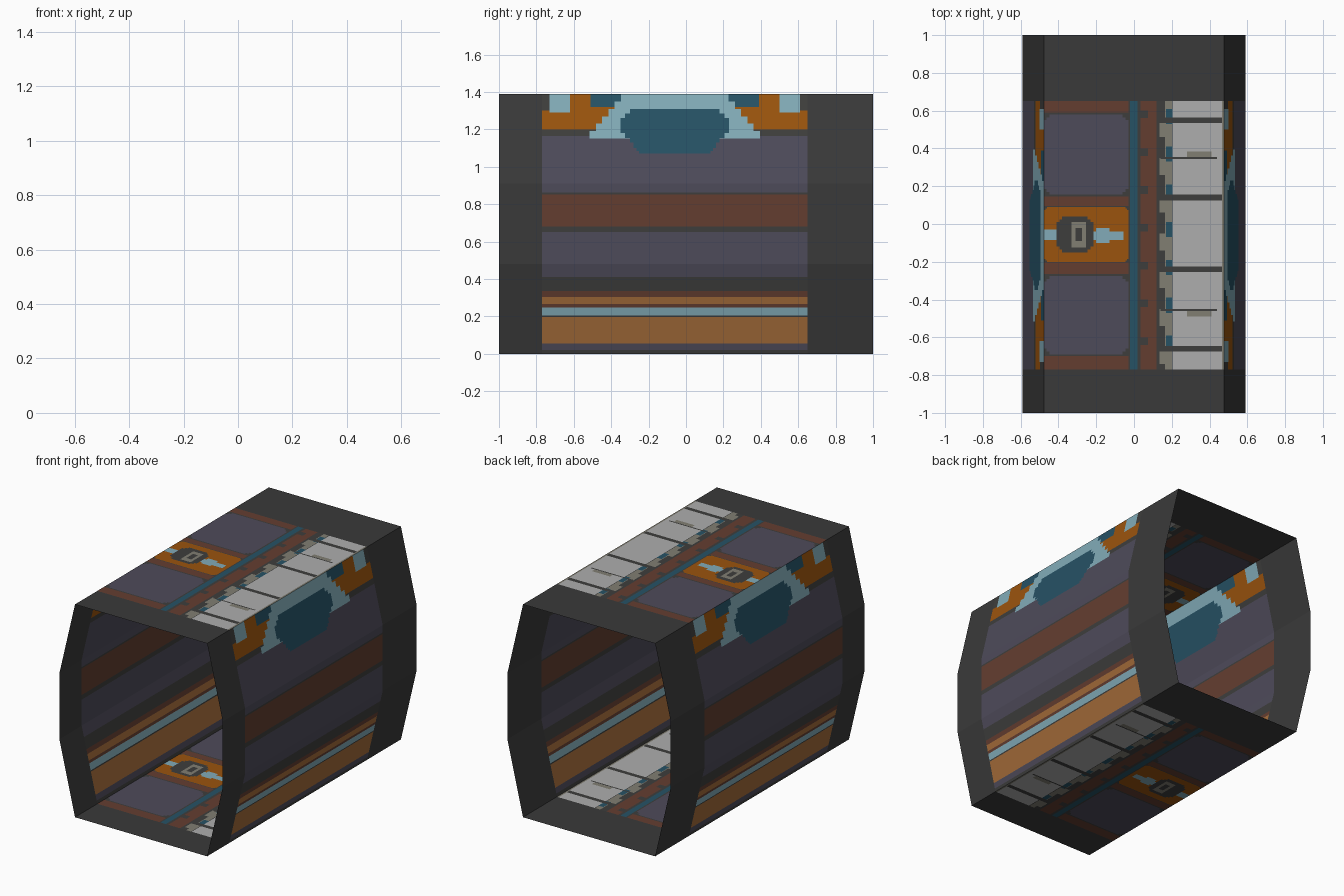
import bpy, bmesh

if "Cube" in bpy.data.objects:
    bpy.data.objects.remove(bpy.data.objects["Cube"])

# Flat colours
COLOURS = {
    "frame_black": (.042, .042, .042), "slate_purple": (.076, .070, .102),
    "rust_brown": (.127, .048, .030), "ochre": (.376, .150, .042),
    "orange": (.328, .088, .004), "light_teal": (.223, .410, .480),
    "dark_teal": (.019, .084, .130), "light_grey": (.42, .42, .42),
    "seam_grey": (.048, .048, .046), "stone": (.22, .21, .17)}
NAMES = list(COLOURS)
FR, PU, BR, OC, OR, LT, DT, LG, SE, ST = range(10)
MATS = []
for n, c in COLOURS.items():
    m = bpy.data.materials.new(n)
    m.diffuse_color = (*c, 1)
    m.use_nodes = True
    m.node_tree.nodes["Principled BSDF"].inputs["Base Color"].default_value = m.diffuse_color
    MATS.append(m)

# Hull proportions
H, ZA, ZB = 1.39, .48, .91          # height and the two side creases
XT, XW = .477, .59                  # half width at top and at the waist
Y0, Y1 = -.77, .65                  # panelled length
YC = (Y0 + Y1) / 2


def side_x(z):
    if z < ZA:
        return XT + (XW - XT) * z / ZA
    if z > ZB:
        return XT + (XW - XT) * (H - z) / (H - ZB)
    return XW


def finish(bm, name):
    me = bpy.data.meshes.new(name)
    bm.to_mesh(me)
    bm.free()
    for m in MATS:
        me.materials.append(m)
    ob = bpy.data.objects.new(name, me)
    bpy.context.collection.objects.link(ob)
    return ob


def sheet(name, place, rects, creases=(), flip=False):
    """Sheet cut along every rectangle edge; the last rectangle covering a cell colours it."""
    us = sorted({round(r[i], 4) for r in rects for i in (0, 1)})
    vs = sorted({round(r[i], 4) for r in rects for i in (2, 3)} | set(creases))
    bm = bmesh.new()
    grid = [[bm.verts.new(place(u, v)) for v in vs] for u in us]
    for i in range(len(us) - 1):
        for j in range(len(vs) - 1):
            q = [grid[i][j], grid[i + 1][j], grid[i + 1][j + 1], grid[i][j + 1]]
            f = bm.faces.new(q[::-1] if flip else q)
            cu, cv = (us[i] + us[i + 1]) / 2, (vs[j] + vs[j + 1]) / 2
            for u0, u1, v0, v1, mat in rects:
                if u0 < cu < u1 and v0 < cv < v1:
                    f.material_index = mat
    return finish(bm, name)


def cut_corner(u0, u1, v0, v1, c, mat):
    """Rectangle with stepped corners."""
    return [(u0 + c, u1 - c, v0, v1, mat), (u0, u1, v0 + c, v1 - c, mat),
            (u0 + c / 2, u1 - c / 2, v0 + c / 2, v1 - c / 2, mat)]


# Side walls: horizontal stripes (u = y, v = z)
STRIPES = [(0, .02, SE), (.02, .055, PU), (.055, .197, OC), (.197, .205, SE),
           (.205, .248, LT), (.248, .265, BR), (.265, .305, OC), (.305, .335, BR),
           (.335, .41, SE), (.41, .65, PU), (.65, .68, SE), (.68, .852, BR),
           (.852, .862, SE), (.862, 1.165, PU), (1.165, 1.2, SE), (1.2, H, OR)]
wall = [(Y0, Y1, a, b, m) for a, b, m in STRIPES]


def both_ends(d0, d1, v0, v1, m):
    """Rectangle mirrored about the middle of the panelled length."""
    return [(YC + d0, YC + d1, v0, v1, m), (YC - d1, YC - d0, v0, v1, m)]


# Upper shoulder: corner lights, dark gaps, central stepped window
wall += both_ends(.56, .67, 1.29, H, LT)
wall += both_ends(.67, .71, 1.30, H, SE)
wall += both_ends(.21, .45, 1.32, H, DT)
for i in range(6):
    t = i / 6
    half = .455 - .2 * t
    wall.append((YC - half, YC + half, 1.15 + .24 * t, 1.15 + .24 * (t + 1 / 6), LT))
wall += cut_corner(YC - .29, YC + .29, 1.13, 1.31, .05, DT)
wall += cut_corner(YC - .22, YC + .22, 1.07, 1.20, .03, DT)

for s, side in ((1, "right"), (-1, "left")):
    sheet(side + "_wall", lambda y, z: (s * side_x(z), y, z), wall, (ZA, ZB), s < 0)

# Roof and floor share one layout (u = x, v = y)
deck = [(-XT, XT, Y0, Y1, SE)]
for y0, y1 in ((.59, Y1), (.095, .145), (-.265, -.205), (Y0, -.7)):
    deck.append((-XT, -.03, y0, y1, BR))
for y0, y1 in ((.155, .58), (-.69, -.275)):
    deck += cut_corner(-XT, -.03, y0, y1, .03, PU)
# Orange hatch with latch
deck += cut_corner(-XT, -.028, -.2, .09, .016, OR)
deck.append((-XT, -.40, -.085, -.03, LT))
deck.append((-.23, -.055, -.085, -.04, LT))
deck.append((-.20, -.13, -.10, -.02, LT))
deck += cut_corner(-.41, -.215, -.15, .04, .03, SE)
deck.append((-.33, -.255, -.125, .01, ST))
deck.append((-.31, -.275, -.09, -.02, SE))
# Central spine strips
deck.append((-.02, .018, Y0, Y1, DT))
deck.append((.055, .12, Y0, Y1, BR))
deck.append((.035, .055, Y0, Y1, BR))
deck.append((.165, .2, Y0, Y1, ST))
for i in range(7):
    y = Y0 + .03 + i * .2
    deck.append((.135, .165, y, y + .09, ST))
    deck.append((.17, .205, y + .07, y + .15, DT))
    deck.append((.035, .075, y + .1, y + .14, SE))
# Pale plates, with seams and small vents
deck.append((.205, .465, Y0, Y1, LG))
deck.append((.465, XT, Y0, Y1, ST))
for y in (.55, .14, -.24, -.66):
    deck.append((.13, .465, y - .015, y + .015, SE))
for y, d in ((.35, 1), (-.455, -1)):
    deck.append((.14, .44, y - .005, y + .005, SE))
    a, b = sorted((y + d * .006, y + d * .035))
    deck.append((.28, .41, a, b, ST))

sheet("roof", lambda x, y: (x, y, H), deck)
sheet("floor", lambda x, y: (x, y, 0), deck, flip=True)

# Dark octagonal end collars
OCT = [(XT, 0), (XW, ZA), (XW, ZB), (XT, H), (-XT, H), (-XW, ZB), (-XW, ZA), (-XT, 0)]
for name, a, b in (("front_collar", -1, Y0), ("back_collar", Y1, 1)):
    bm = bmesh.new()
    ra, rb = ([bm.verts.new((x, y, z)) for x, z in OCT] for y in (a, b))
    for i in range(8):
        j = (i + 1) % 8
        f = bm.faces.new((ra[i], rb[i], rb[j], ra[j]))
        f.material_index = FR
    bmesh.ops.recalc_face_normals(bm, faces=bm.faces)
    if bm.faces[:][0].normal.x < 0:
        bmesh.ops.reverse_faces(bm, faces=bm.faces)
    finish(bm, name)
